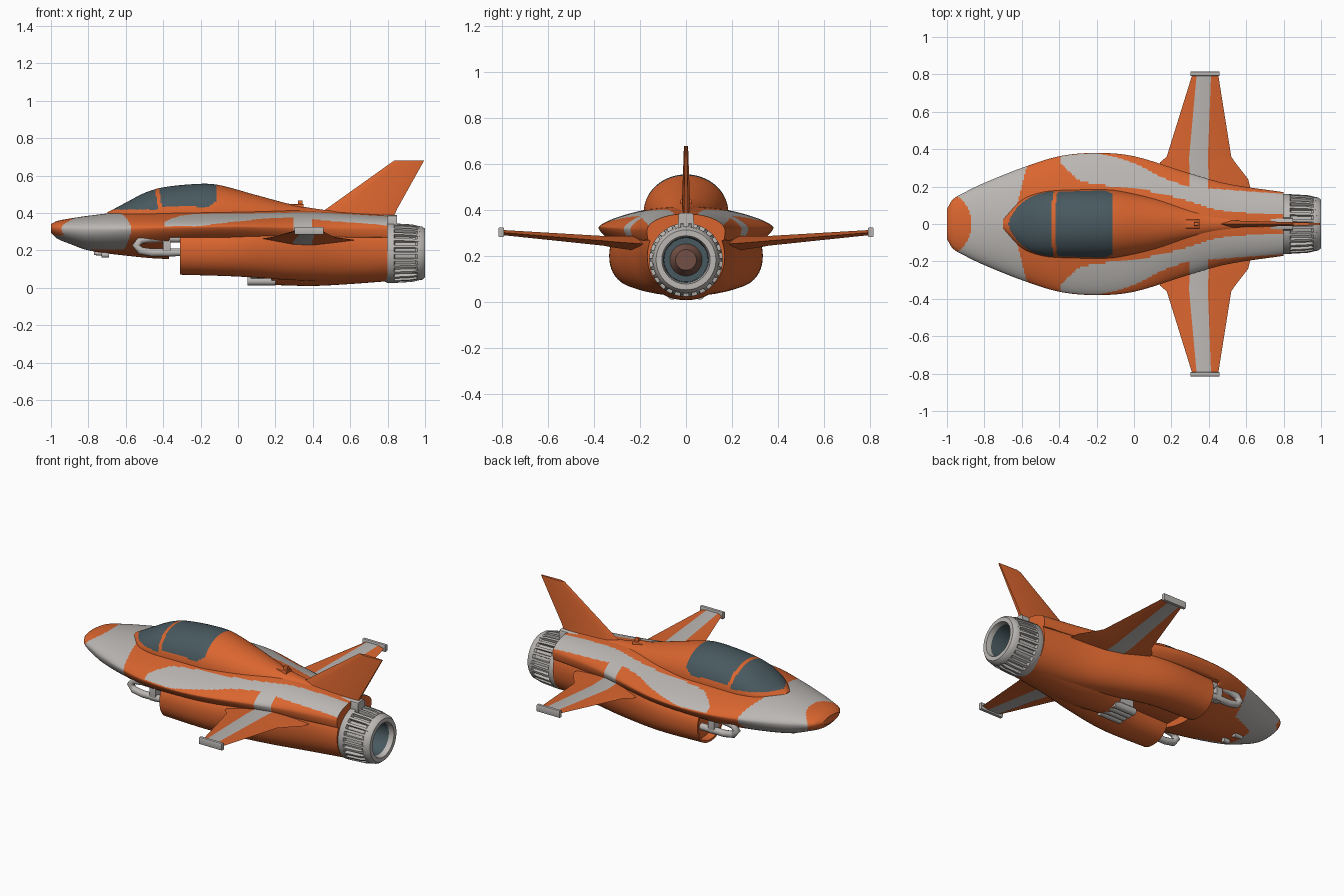
import bpy, bmesh, math
from mathutils import Vector

if "Cube" in bpy.data.objects:
    bpy.data.objects.remove(bpy.data.objects["Cube"])


def material(name, rgb):
    mat = bpy.data.materials.new(name)
    mat.use_nodes = True
    mat.diffuse_color = (*rgb, 1)
    mat.node_tree.nodes["Principled BSDF"].inputs["Base Color"].default_value = (*rgb, 1)
    return mat


ORANGE, GREY, GLASS, BROWN = range(4)
PAINTS = [material("orange paint", (.70, .13, .028)), material("light grey paint", (.49, .47, .45)),
          material("dark glass", (.065, .1, .115)), material("burnt brown", (.17, .08, .06))]


def along(table, x):
    """Smoothly interpolate the rows of a table keyed by their first column."""
    x = min(max(x, table[0][0]), table[-1][0])
    i = next(k for k in range(len(table) - 1) if x <= table[k + 1][0])
    last = len(table) - 1
    a, b = table[i], table[i + 1]
    span = b[0] - a[0]
    t = (x - a[0]) / span

    def slope(k, c):
        p, q = table[max(k - 1, 0)], table[min(k + 1, last)]
        return (q[c] - p[c]) / (q[0] - p[0])

    out = []
    for c in range(1, len(a)):
        bend = (1 - t) * (slope(i, c) * span - (b[c] - a[c])) - t * (slope(i + 1, c) * span - (b[c] - a[c]))
        out.append(a[c] + t * (b[c] - a[c]) + t * (1 - t) * bend)
    return out


def section(x, yc, half, edge, top, bottom, power, count):
    """Rounded cross-section with its widest point at the edge height."""
    ring = []
    for k in range(count):
        a = math.tau * k / count
        c, s = math.cos(a), math.sin(a)
        y = math.copysign(abs(c) ** (2 / power), c) * half
        rise = abs(s) ** (2 / power)
        z = edge + rise * (top - edge) if s > 0 else edge - rise * (edge - bottom)
        ring.append(Vector((x, yc + y, z)))
    return ring


def loft(table, rows, count):
    x0, x1 = table[0][0], table[-1][0]
    xs = [x0 + (x1 - x0) * k / rows for k in range(rows + 1)]
    return [section(x, *along(table, x), count) for x in xs]


def skin(name, rings, paint=ORANGE, angle=35):
    """Bridge rings into a closed mesh; paint is a slot or a rule on face centres."""
    bm = bmesh.new()
    loops = [[bm.verts.new(p) for p in ring] for ring in rings]
    n = len(loops[0])
    for a, b in zip(loops, loops[1:]):
        for k in range(n):
            bm.faces.new((a[k], a[(k + 1) % n], b[(k + 1) % n], b[k]))
    bm.faces.new(loops[0])
    bm.faces.new(loops[-1])
    bmesh.ops.recalc_face_normals(bm, faces=bm.faces)
    for f in bm.faces:
        f.material_index = paint(f.calc_center_median()) if callable(paint) else paint
    mesh = bpy.data.meshes.new(name)
    bm.to_mesh(mesh)
    bm.free()
    for mat in PAINTS:
        mesh.materials.append(mat)
    obj = bpy.data.objects.new(name, mesh)
    bpy.context.collection.objects.link(obj)
    bpy.ops.object.select_all(action="DESELECT")
    obj.select_set(True)
    bpy.context.view_layer.objects.active = obj
    bpy.ops.object.shade_smooth_by_angle(angle=math.radians(angle))
    return obj


def rod(name, x0, x1, y, z, r0, r1, paint=GREY):
    skin(name, [section(x, y, r, z, z + r, z - r, 2, 12) for x, r in ((x0, r0), (x1, r1))], paint)


def box(name, x0, x1, y, half, z0, z1, paint=ORANGE):
    """Block with a slightly rounded cross-section."""
    mid = (z0 + z1) / 2
    skin(name, [section(x, y, half, mid, z1, z0, 6, 16) for x in (x0, x1)], paint)


# Upper hull: x, centre y, half width, edge height, top, bottom, roundness
HULL = [(-1, 0, .08, .32, .34, .295, 2), (-.97, 0, .13, .318, .356, .265, 2), (-.9, 0, .172, .315, .37, .235, 2),
        (-.8, 0, .22, .312, .385, .2, 1.9), (-.6, 0, .3, .315, .408, .172, 1.7), (-.4, 0, .362, .322, .42, .155, 1.55),
        (-.2, 0, .38, .325, .425, .16, 1.5), (0, 0, .362, .327, .425, .16, 1.5), (.3, 0, .27, .32, .42, .16, 1.6),
        (.5, 0, .215, .315, .405, .16, 1.8), (.8, 0, .17, .31, .385, .16, 2)]
# Grey flank band: x, inner edge, outer edge
BAND = [(-.39, .325, .36), (-.3, .24, .373), (-.18, .21, .374), (0, .19, .325), (.15, .16, .25),
        (.3, .12, .2), (.45, .075, .187), (.6, .06, .175), (.8, .05, .162)]


def hull_paint(c):
    y = abs(c.y)
    if ((c.x + 1) / .13) ** 2 + (y / .165) ** 2 < 1 and c.z > .28:
        return ORANGE
    if c.x < -.65 + .25 * y and (c.x < -.78 or c.z > .205):
        return GREY
    inner, outer = along(BAND, c.x)
    if c.x > -.39 and inner < y < outer and c.z > .318 - .02 * max(0, c.x):
        return GREY
    if .3 < c.x < .395 and y > .15 and c.z > .29:
        return GREY
    return ORANGE


hull = loft(HULL, 240, 160)
for ring in hull:
    for p in ring:
        if p.x > -.37:
            p.z = max(p.z, .27)
skin("upper_hull", hull, hull_paint)

# Cockpit bubble flowing into the dorsal spine
SPINE = [(-.7, 0, .04, .37, .402, .33, 2), (-.6, 0, .13, .38, .455, .33, 2), (-.5, 0, .168, .39, .507, .33, 2),
         (-.4, 0, .18, .39, .537, .33, 2), (-.2, 0, .184, .39, .556, .33, 2), (-.1, 0, .18, .39, .549, .33, 2),
         (.1, 0, .14, .38, .495, .33, 2), (.3, 0, .085, .37, .443, .33, 2), (.5, 0, .05, .36, .412, .33, 2),
         (.8, 0, .03, .35, .39, .33, 2)]


def canopy_paint(c):
    rear = -.112 - 1.5 * max(0, .465 - c.z)
    frame = abs(c.x + .425 + .15 * (c.z - .48)) < .011
    sill = .418 if c.x < -.43 else .434
    return GLASS if c.x < rear and c.z > sill and not frame else ORANGE


skin("canopy_and_spine", loft(SPINE, 220, 128), canopy_paint)
box("antenna_base", .24, .35, 0, .025, .41, .448)
box("antenna_spike", .32, .345, 0, .012, .42, .466)

# Belly between the intakes, with the gun pack ahead of it
BELLY = [(.18, 0, .15, .18, .32, .015, 2.1), (.4, 0, .185, .18, .34, .01, 2.1), (.6, 0, .18, .18, .35, .02, 2.1),
         (.8, 0, .165, .19, .36, .035, 2.1)]
skin("belly", loft(BELLY, 20, 48))
for k in range(4):
    rod("gun_barrel", .05, .2, (k - 1.5) * .04, .035, .023, .023)
box("gun_mount", .07, .2, 0, .08, .04, .12, GREY)
box("keel", -.31, .3, 0, .1, .15, .3)

# Wing stations: y, leading edge, stripe start, stripe end, trailing edge, height, half thickness
WING = [(.12, .1, .29, .4, .64, .25, .035), (.24, .12, .3, .4, .61, .258, .03),
        (.33, .14, .295, .395, .54, .265, .024), (.36, .175, .295, .395, .52, .268, .021),
        (.8, .312, .335, .412, .45, .304, .011)]
TUBE = [(-.3, .262), (-.46, .264), (-.52, .255), (-.545, .227), (-.52, .198), (-.46, .188), (-.3, .19)]
NACELLE = [(-.31, .2, .13, .2, .32, .07, 2.2), (0, .192, .137, .205, .335, .06, 2.2), (.3, .125, .14, .215, .35, .04, 2.2),
           (.55, .05, .153, .215, .36, .03, 2.2), (.8, .008, .16, .2, .365, .035, 2.1)]

for side, label in ((-1, "front_side"), (1, "back_side")):
    # Intake trunk with a recessed mouth
    trunk = [[Vector((p.x, p.y * side, p.z)) for p in ring] for ring in loft(NACELLE, 36, 48)]
    mid = sum(trunk[0], Vector()) / len(trunk[0])
    lip = [mid + (p - mid) * .9 for p in trunk[0]]
    throat = [p + Vector((.05, 0, 0)) for p in lip]
    skin(label + "_intake", [throat, lip] + trunk)

    # Wing with a painted chordwise panel
    rings = []
    for y, le, s0, s1, te, z, t in WING:
        outline = ((le, 0), (s0, t), (s1, t), (te, 0), (s1, -t), (s0, -t))
        rings.append([Vector((x, y * side, z + dz)) for x, dz in outline])
    wing = skin(label + "_wing", rings, angle=20)
    for f in wing.data.polygons:
        if len(f.vertices) == 4 and abs(f.normal.z) > .5:
            xs = sorted(wing.data.vertices[v].co.x for v in f.vertices)
            if xs[0] > .28 and xs[-1] < .42:
                f.material_index = GREY
    box(label + "_wing_tip", .302, .458, side * .803, .012, .284, .326, GREY)

    # Looped pipe ahead of the intake
    data = bpy.data.curves.new(label + "_pipe", "CURVE")
    data.dimensions = "3D"
    data.bevel_depth = .021
    data.use_fill_caps = True
    data.materials.append(PAINTS[GREY])
    path = data.splines.new("POLY")
    path.points.add(len(TUBE) - 1)
    for point, (x, z) in zip(path.points, TUBE):
        point.co = (x, side * .278, z, 1)
    pipe = bpy.data.objects.new(label + "_pipe", data)
    bpy.context.collection.objects.link(pipe)
    box(label + "_pipe_clamp", -.4, -.36, side * .27, .028, .168, .285, GREY)

# Tail fin: height, leading edge, trailing edge, half thickness
FIN = [(.35, .34, .82, .02), (.42, .47, .85, .018), (.68, .835, .995, .009)]
skin("tail_fin", [[Vector((le, 0, z)), Vector((le * .8 + te * .2, t, z)), Vector((te, t * .5, z)),
                   Vector((te, -t * .5, z)), Vector((le * .8 + te * .2, -t, z))] for z, le, te, t in FIN])
box("tail_fairing", .67, .85, 0, .034, .3, .39, GREY)

# Engine nozzle: x and radius of the turned profile, then ribs around it
HUB = .185
PROFILE = [(.78, .15), (.8, .16), (.835, .16), (.84, .14), (.95, .137), (.96, .146), (.985, .142), (1, .13),
           (1, .105), (.97, .098), (.86, .095), (.86, .07), (.9, .045)]


def nozzle_paint(c):
    r = math.hypot(c.y, c.z - HUB)
    if r < .075:
        return BROWN
    return GLASS if r < .099 else GREY


skin("engine_nozzle", [section(x, 0, r, HUB, HUB + r, HUB - r, 2, 48) for x, r in PROFILE], nozzle_paint)
for k in range(26):
    a = math.tau * k / 26
    out, across = Vector((0, math.cos(a), math.sin(a))), Vector((0, -math.sin(a), math.cos(a)))
    rings = []
    for x, r in ((.83, .16), (.93, .154), (.985, .141)):
        base = Vector((x, 0, HUB))
        rings.append([base + out * (r - d) + across * w for d, w in ((0, -.007), (0, .007), (.03, .009), (.03, -.009))])
    skin("nozzle_rib", rings, GREY)

# Small sensors under the nose
rod("nose_sensor", -.77, -.71, .03, .185, .01, .016)
rod("nose_probe", -.73, -.69, -.04, .175, .014, .014)
